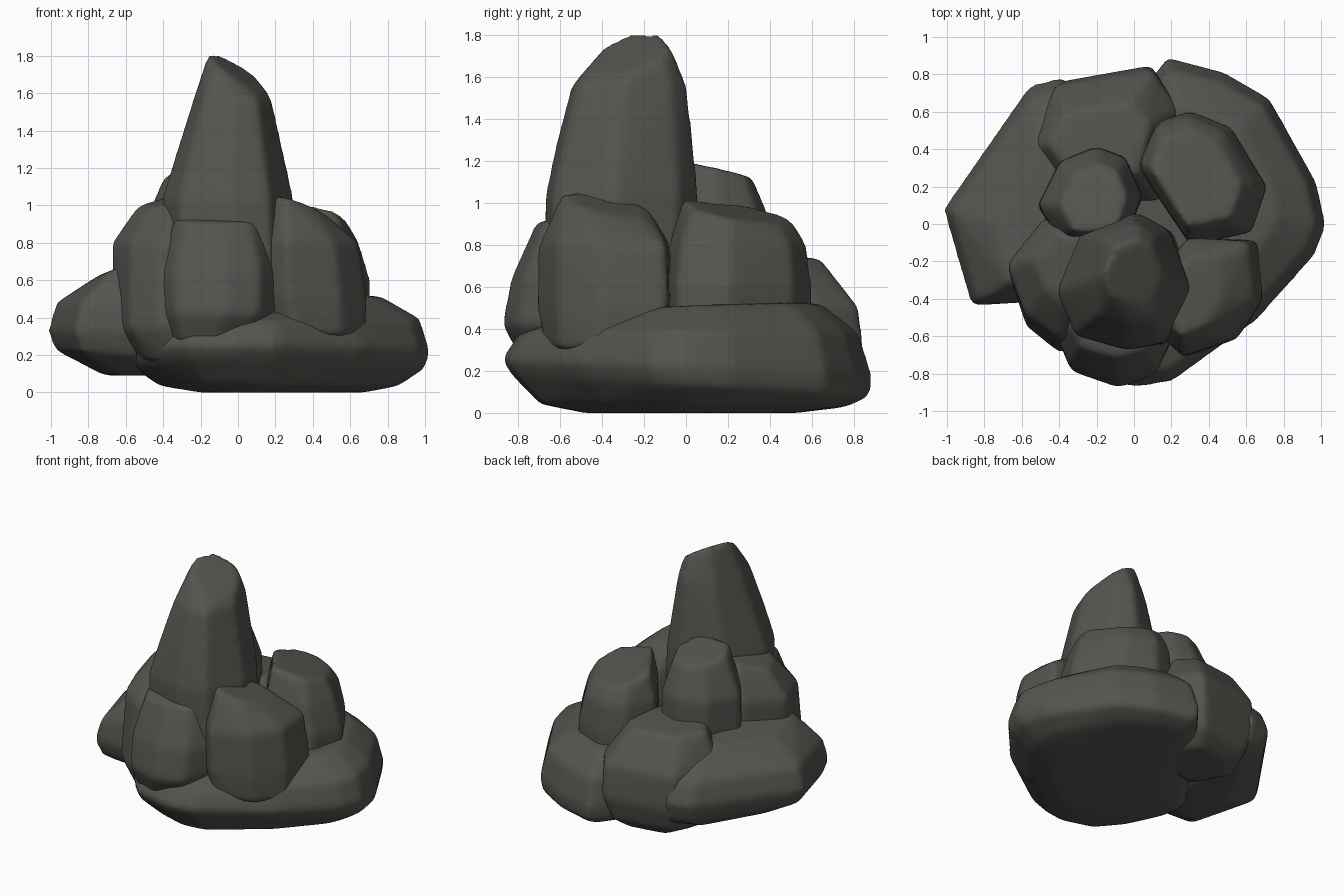
import bpy, bmesh

stone = bpy.data.materials.new("dark grey stone")
stone.diffuse_color = (0.088, 0.09, 0.078, 1)


def rock(name, outline, levels):
    """Hull of one plan outline repeated at levels (z, sx, sy, dx, dy, tilt_x, tilt_y), then softened."""
    cx = (min(p[0] for p in outline) + max(p[0] for p in outline)) / 2
    cy = (min(p[1] for p in outline) + max(p[1] for p in outline)) / 2
    bm = bmesh.new()
    for lv in levels:
        z, sx, sy, dx, dy, tx, ty = tuple(lv) + (0,) * (7 - len(lv))
        for x, y in outline:
            px, py = (x - cx) * sx, (y - cy) * sy
            bm.verts.new((cx + dx + px, cy + dy + py, z + tx * px + ty * py))
    res = bmesh.ops.convex_hull(bm, input=bm.verts)
    junk = {g for g in res["geom_interior"] + res["geom_unused"] if isinstance(g, bmesh.types.BMVert)}
    bmesh.ops.delete(bm, geom=list(junk), context='VERTS')
    bmesh.ops.recalc_face_normals(bm, faces=bm.faces)
    me = bpy.data.meshes.new(name)
    bm.to_mesh(me)
    bm.free()
    me.materials.append(stone)
    ob = bpy.data.objects.new(name, me)
    bpy.context.collection.objects.link(ob)
    rm = ob.modifiers.new("even mesh", 'REMESH')
    rm.mode = 'VOXEL'
    rm.voxel_size = 0.022
    rm.use_smooth_shade = True
    sm = ob.modifiers.new("weathering", 'SMOOTH')
    sm.factor = 0.5
    sm.iterations = 11
    return ob


# wide slab at the bottom, cut off diagonally at the back left
rock("base_slab",
     [(0.18, 0.89), (0.48, 0.81), (0.72, 0.67), (0.97, 0.22), (1.02, -0.01), (0.96, -0.17), (0.65, -0.52),
      (0.2, -0.85), (0, -0.88), (-0.27, -0.8), (-0.44, -0.6), (-0.58, -0.3), (-0.58, -0.1), (-0.15, 0.42)],
     [(0, 0.55, 0.58, 0.02, 0.02), (0.035, 0.8, 0.83, 0, 0.03, 0, -0.01), (0.13, 0.98, 0.97, 0, 0.02, 0, -0.06),
      (0.22, 1.01, 1, 0, 0, 0, -0.04), (0.38, 0.93, 0.92, 0.01, 0.01, 0.02, 0.0),
      (0.5, 0.64, 0.66, 0.03, 0.06, 0.03, 0.04)])

# low boulder on the left
rock("left_boulder",
     [(-0.36, 0.79), (-0.56, 0.74), (-0.82, 0.36), (-1.02, 0.08), (-0.87, -0.44), (-0.55, -0.42), (-0.3, 0.1)],
     [(0.09, 0.5, 0.6, 0.12, 0), (0.2, 0.95, 0.93, 0.02, 0, -0.08), (0.33, 1, 1),
      (0.48, 0.93, 0.93, 0.02, -0.02), (0.66, 0.5, 0.6, 0.1, -0.12, 0.18, -0.06)])

# low boulder at the back, bulging under the slab edge
rock("back_boulder",
     [(-0.59, 0.42), (-0.42, 0.76), (0.1, 0.85), (0.25, 0.62), (0.15, 0.1), (-0.4, 0.1)],
     [(0.02, 0.5, 0.5, 0.02, 0.02), (0.1, 0.8, 0.85), (0.27, 0.97, 1), (0.5, 0.98, 0.94),
      (0.75, 0.65, 0.5, -0.02, -0.02, 0, -0.08)])

# tall spire
rock("spire",
     [(-0.41, -0.37), (-0.31, -0.61), (-0.02, -0.69), (0.2, -0.65), (0.34, -0.35), (0.22, -0.04),
      (0.04, 0.06), (-0.28, -0.05)],
     [(0.4, 0.96, 0.98), (1.03, 0.95, 0.98, -0.02, 0.01), (1.3, 0.73, 0.87, -0.015, 0.025),
      (1.56, 0.57, 0.74, 0.005, 0.045), (1.72, 0.42, 0.46, 0.03, 0.07, -0.62, 0.25)])

# front centre boulder
rock("front_boulder",
     [(-0.42, -0.6), (-0.34, -0.79), (-0.08, -0.88), (0.12, -0.81), (0.21, -0.62), (0.12, -0.3), (-0.37, -0.3)],
     [(0.26, 0.68, 0.7, -0.04, 0), (0.42, 0.98, 1), (0.64, 1, 0.92, 0, 0.02), (0.93, 0.76, 0.6, 0, 0.05, 0, 0.1)])

# front right boulder
rock("front_right_boulder",
     [(0.14, -0.6), (0.27, -0.72), (0.55, -0.62), (0.69, -0.4), (0.66, -0.08), (0.3, -0.06), (0.1, -0.3)],
     [(0.3, 0.9, 0.78, 0.02, -0.03), (0.5, 1, 0.98), (0.8, 0.92, 0.96, -0.02, 0),
      (1.0, 0.52, 0.62, -0.08, 0, -0.32, -0.15)])

# front left boulder
rock("front_left_boulder",
     [(-0.68, -0.25), (-0.58, -0.55), (-0.4, -0.69), (-0.15, -0.6), (-0.15, -0.05), (-0.48, 0.03)],
     [(0.16, 0.55, 0.7, 0.04, -0.04), (0.34, 0.97, 1), (0.8, 1, 0.9, 0, 0.04),
      (1.03, 0.65, 0.55, 0.05, 0.1, 0.2, 0.1)])

# right rear boulder with a slanted flat top
rock("right_rear_boulder",
     [(0.01, 0.32), (0.12, 0.55), (0.3, 0.61), (0.52, 0.52), (0.71, 0.2), (0.63, -0.05), (0.3, -0.12)],
     [(0.35, 1, 0.98), (0.6, 1, 0.98), (0.8, 0.89, 0.91, -0.02, 0), (0.96, 0.7, 0.72, -0.03, 0, -0.17, -0.21)])

# rear boulder behind the spire
rock("rear_boulder",
     [(-0.52, 0.1), (-0.4, 0.34), (-0.2, 0.42), (-0.04, 0.36), (0.05, 0.15), (-0.05, -0.1), (-0.4, -0.1)],
     [(0.5, 1, 1), (0.9, 0.97, 0.97), (1.16, 0.64, 0.7, 0.02, -0.02, 0.06, -0.22)])
